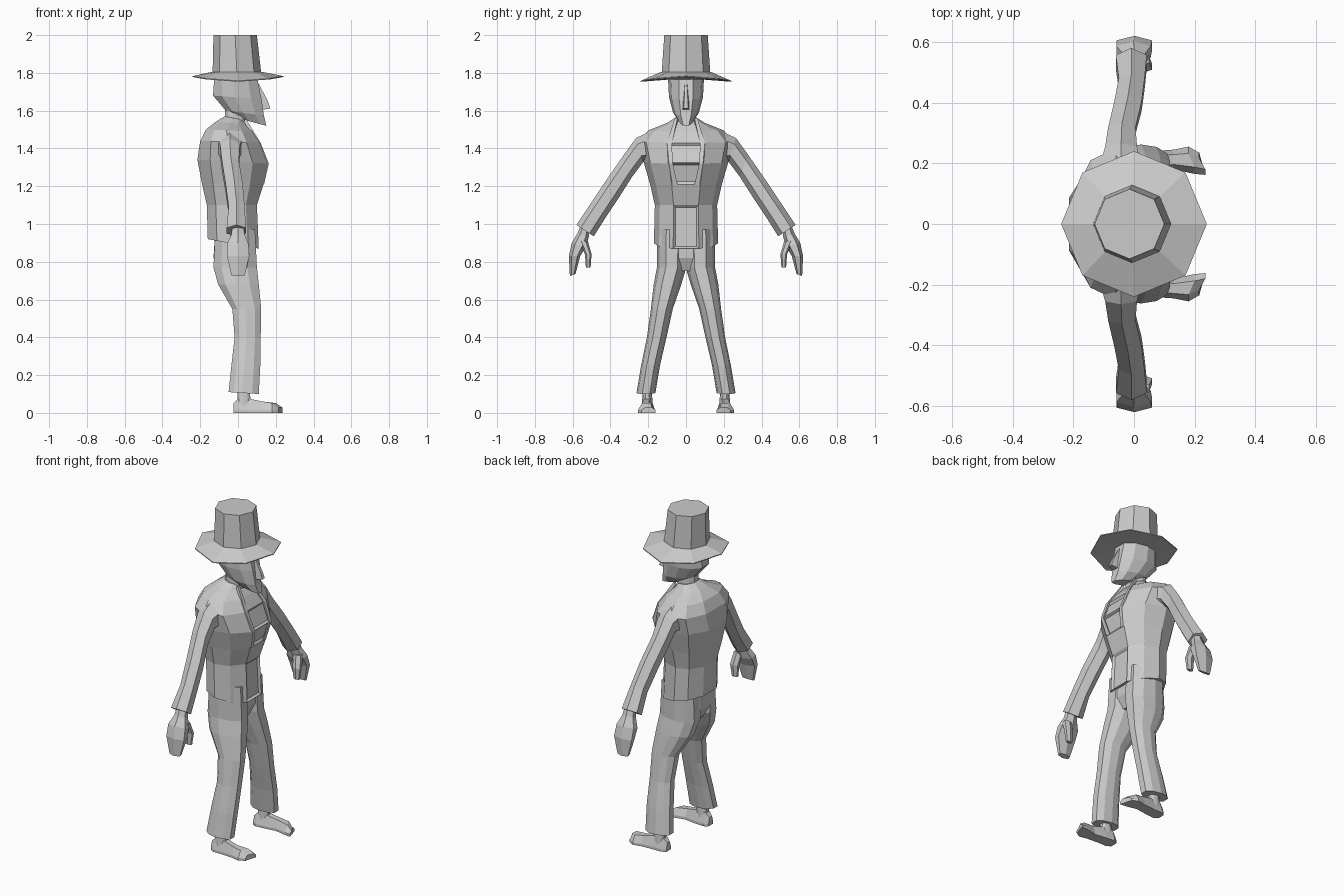
import bpy, bmesh, math
from mathutils import Vector

grey = bpy.data.materials.new("plain_grey")
grey.diffuse_color = (0.6, 0.6, 0.6, 1)


def loft(name, rings, mirror=False, recess=None):
    """Skin a list of equal-length rings, cap the ends, optionally mirror in y."""
    bm = bmesh.new()
    vs = [[bm.verts.new(p) for p in r] for r in rings]
    n = len(vs[0])
    for a, b in zip(vs, vs[1:]):
        for i in range(n):
            j = (i + 1) % n
            bm.faces.new((a[i], a[j], b[j], b[i]))
    bm.faces.new(vs[0])
    bm.faces.new(vs[-1])
    bmesh.ops.recalc_face_normals(bm, faces=bm.faces)
    if recess:
        # sunk panels down the front
        for f in [f for f in bm.faces if recess(f.calc_center_median(), f.normal)]:
            bmesh.ops.inset_individual(bm, faces=[f], thickness=0.016, depth=-0.012)
    me = bpy.data.meshes.new(name)
    bm.to_mesh(me)
    bm.free()
    me.materials.append(grey)
    ob = bpy.data.objects.new(name, me)
    bpy.context.collection.objects.link(ob)
    if mirror:
        m = ob.modifiers.new("mirror", "MIRROR")
        m.use_axis = (False, True, False)
    return ob


def body_ring(xb, xf, w, zb, zf, y0=0.0):
    """Ten-sided level: back x, front x, half width, back z, front z."""
    d = xf - xb
    half = [(1, .4), (.78, .84), (.45, 1), (.18, .84), (0, .38)]
    pts = half + [(x, -y) for x, y in reversed(half)]
    return [(xb + d * x, y0 + w * y, zb + (zf - zb) * x) for x, y in pts]


def limb_ring(x0, x1, p, q, n=6):
    """Ring across a limb between outer point p and inner point q, both (y, z)."""
    p, q = Vector(p), Vector(q)
    c, u = (p + q) / 2, (p - q) / 2
    out = []
    for i in range(n):
        a = 2 * math.pi * i / n
        yz = c + u * math.cos(a)
        s = math.sin(a) / math.sin(math.pi / 3)
        out.append(((x0 + x1) / 2 + (x1 - x0) / 2 * s, yz.x, yz.y))
    return out


def octagon(cx, r, z, droop=0.0):
    return [(cx + r * math.cos(i * math.pi / 4), r * math.sin(i * math.pi / 4),
             z - droop * math.sin(i * math.pi / 4) ** 2) for i in range(8)]


# Coat with open front and shirt panel
loft("coat", [body_ring(*r) for r in [
    (-.16, .11, .17, .92, .87),
    (-.165, .10, .165, 1.10, 1.10),
    (-.19, .135, .19, 1.21, 1.21),
    (-.215, .16, .225, 1.34, 1.32),
    (-.20, .115, .25, 1.44, 1.43),
    (-.17, .075, .20, 1.50, 1.49),
    (-.12, .04, .10, 1.54, 1.53),
    (-.07, .03, .06, 1.57, 1.55)]],
    recess=lambda c, n: n.x > .5 and abs(c.y) < .01
    and (c.z < 1.09 or 1.22 < c.z < 1.46))

# Coat lapels
loft("lapel", [
    [(.132, .045, 1.21), (.132, .072, 1.21), (.138, .072, 1.21), (.138, .045, 1.21)],
    [(.155, .07, 1.32), (.155, .095, 1.32), (.163, .09, 1.32), (.163, .07, 1.32)],
    [(.11, .075, 1.43), (.11, .10, 1.43), (.12, .10, 1.43), (.12, .075, 1.43)],
    [(.03, .045, 1.54), (.03, .06, 1.54), (.04, .06, 1.56), (.04, .045, 1.56)]], True)

# Sleeves
loft("sleeve", [limb_ring(*r) for r in [
    (-.12, .03, (.17, 1.50), (.16, 1.33)),
    (-.095, .01, (.265, 1.455), (.225, 1.33)),
    (-.085, .005, (.33, 1.365), (.285, 1.25)),
    (-.065, .025, (.42, 1.235), (.355, 1.14)),
    (-.05, .035, (.50, 1.115), (.425, 1.035)),
    (-.06, .042, (.58, .995), (.488, .935))]], True)

# Hands and thumbs
loft("hand", [limb_ring(*r) for r in [
    (-.03, .03, (.555, 1.0), (.51, .97)),
    (-.035, .035, (.575, .95), (.515, .93)),
    (-.058, .055, (.605, .90), (.53, .88)),
    (-.058, .06, (.62, .83), (.56, .83)),
    (-.035, .035, (.615, .725), (.585, .735))]], True)
loft("thumb", [limb_ring(*r) for r in [
    (.0, .05, (.565, .91), (.52, .91)),
    (.01, .06, (.535, .84), (.50, .84)),
    (.015, .05, (.53, .77), (.505, .77))]], True)

# Trousers
loft("trouser_leg", [body_ring(*r) for r in [
    (-.12, .09, .078, .97, .97, .073),
    (-.13, .10, .078, .77, .77, .076),
    (-.105, .11, .073, .68, .68, .098),
    (-.03, .123, .058, .55, .55, .128),
    (-.018, .12, .052, .40, .40, .155),
    (-.035, .118, .05, .25, .25, .188),
    (-.05, .11, .05, .11, .10, .212)]], True)
loft("trouser_seat", [body_ring(*r) for r in [
    (-.10, .06, .05, .75, .75),
    (-.13, .09, .12, .82, .82),
    (-.12, .09, .14, .97, .97)]])

# Ankles and shoes
loft("ankle", [body_ring(*r) for r in [
    (-.005, .07, .03, .03, .03, .205), (.0, .06, .022, .14, .14, .205)]], True)


def shoe_ring(x, y0, y1, h, slant=0.0):
    """Cross-section of a shoe; slant pulls the outer side back."""
    m = (y1 - y0) * .25
    return [(x, y0, 0), (x - slant, y1, 0), (x - slant, y1, .015),
            (x - slant, y1 - m, h), (x, y0 + m, h), (x, y0, .015)]


loft("shoe", [shoe_ring(*r) for r in [
    (-.025, .18, .225, .05), (.0, .165, .24, .075), (.06, .17, .24, .075),
    (.13, .18, .245, .06), (.20, .165, .255, .052, .02),
    (.235, .162, .235, .028, .02)]], True)

# Neck, head and nose
loft("neck", [body_ring(-.07, .04, .055, 1.50, 1.50), body_ring(-.07, .05, .05, 1.64, 1.60)])
loft("head", [body_ring(*r) for r in [
    (-.02, .15, .035, 1.565, 1.52),
    (-.065, .137, .068, 1.60, 1.575),
    (-.132, .125, .09, 1.68, 1.66),
    (-.125, .10, .096, 1.79, 1.78)]])
loft("nose", [
    [(.10, -.022, 1.60), (.10, .022, 1.60), (.172, .012, 1.612), (.172, -.012, 1.612)],
    [(.10, -.02, 1.64), (.10, .02, 1.64), (.158, .01, 1.65), (.158, -.01, 1.65)],
    [(.09, -.008, 1.74), (.09, .008, 1.74), (.112, .006, 1.74), (.112, -.006, 1.74)]])

# Hat
loft("hat_brim", [
    octagon(-.005, .12, 1.765), octagon(0, .24, 1.778, .025),
    octagon(0, .24, 1.783, .025), octagon(-.005, .13, 1.806)])
loft("hat_crown", [octagon(-.005, .13, 1.78), octagon(-.015, .115, 2.0)])
